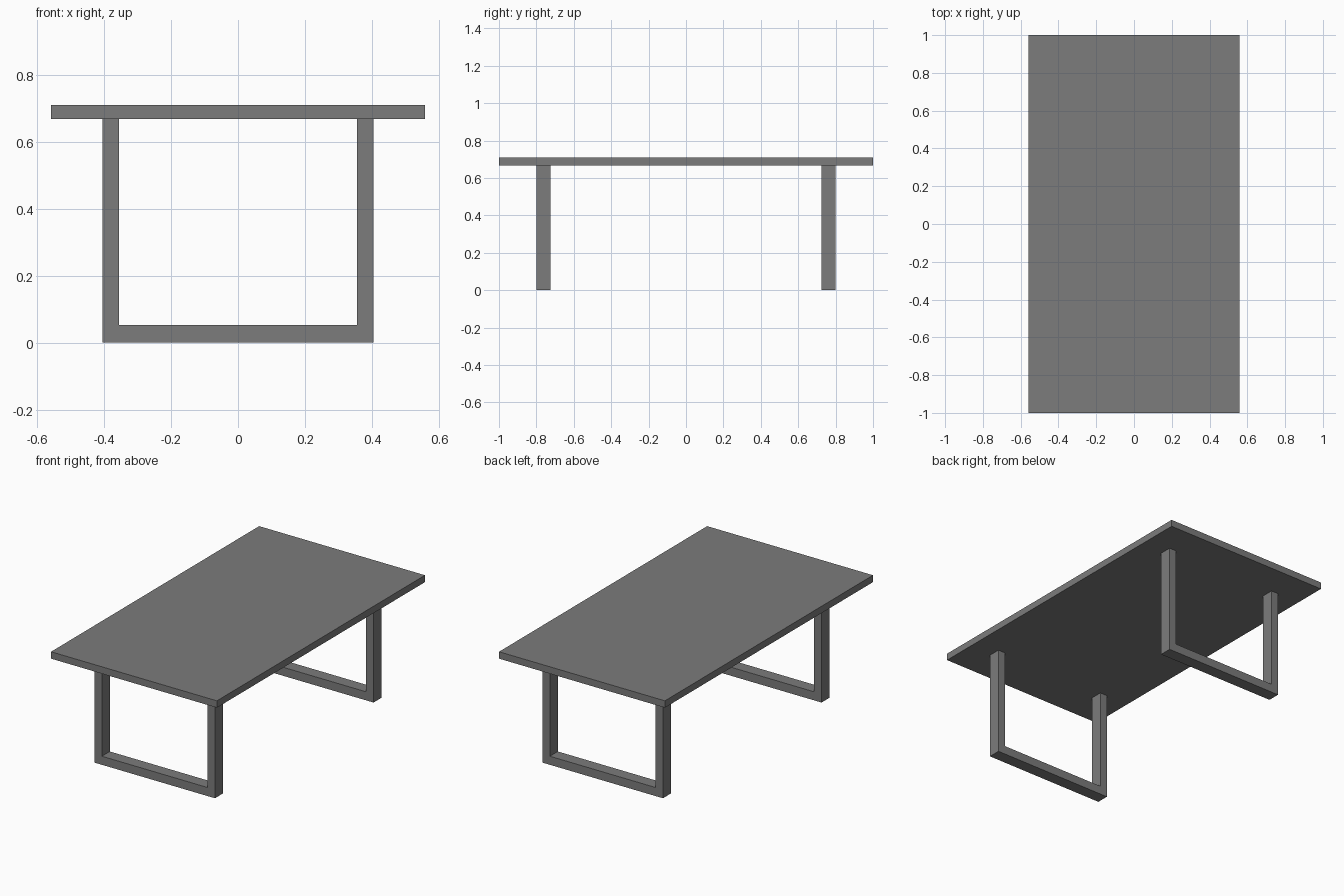
import bpy, bmesh
from mathutils import Vector

if "Cube" in bpy.data.objects:
    bpy.data.objects.remove(bpy.data.objects["Cube"])

# Dark grey finish shared by all parts
finish = bpy.data.materials.new("dark_grey")
finish.diffuse_color = (0.2, 0.2, 0.2, 1)
finish.use_nodes = True
finish.node_tree.nodes["Principled BSDF"].inputs["Base Color"].default_value = finish.diffuse_color


def extrude_profile(name, points, y0, y1):
    """Extrude an XZ outline along y into a solid object."""
    bm = bmesh.new()
    face = bm.faces.new([bm.verts.new((x, y0, z)) for x, z in points])
    ret = bmesh.ops.extrude_face_region(bm, geom=[face])
    moved = [g for g in ret["geom"] if isinstance(g, bmesh.types.BMVert)]
    bmesh.ops.translate(bm, verts=moved, vec=Vector((0, y1 - y0, 0)))
    bmesh.ops.recalc_face_normals(bm, faces=bm.faces)
    mesh = bpy.data.meshes.new(name)
    bm.to_mesh(mesh)
    bm.free()
    mesh.materials.append(finish)
    obj = bpy.data.objects.new(name, mesh)
    bpy.context.collection.objects.link(obj)
    return obj


TOP_X, TOP_Z, UNDER_Z = 0.558, 0.71, 0.668
LEG_X, BAR, FLOOR_BAR = 0.405, 0.049, 0.052

# Table top slab
extrude_profile("table_top", [(-TOP_X, UNDER_Z), (TOP_X, UNDER_Z),
                              (TOP_X, TOP_Z), (-TOP_X, TOP_Z)], -1.0, 1.0)

# U-shaped leg frames: two uprights joined by a floor bar
half = [(LEG_X, 0), (LEG_X, UNDER_Z),
        (LEG_X - BAR, UNDER_Z), (LEG_X - BAR, FLOOR_BAR)]
u_shape = half + [(-x, z) for x, z in reversed(half)]
for name, y0, y1 in (("front_leg_frame", -0.8, -0.724),
                     ("back_leg_frame", 0.724, 0.8)):
    extrude_profile(name, u_shape, y0, y1)
